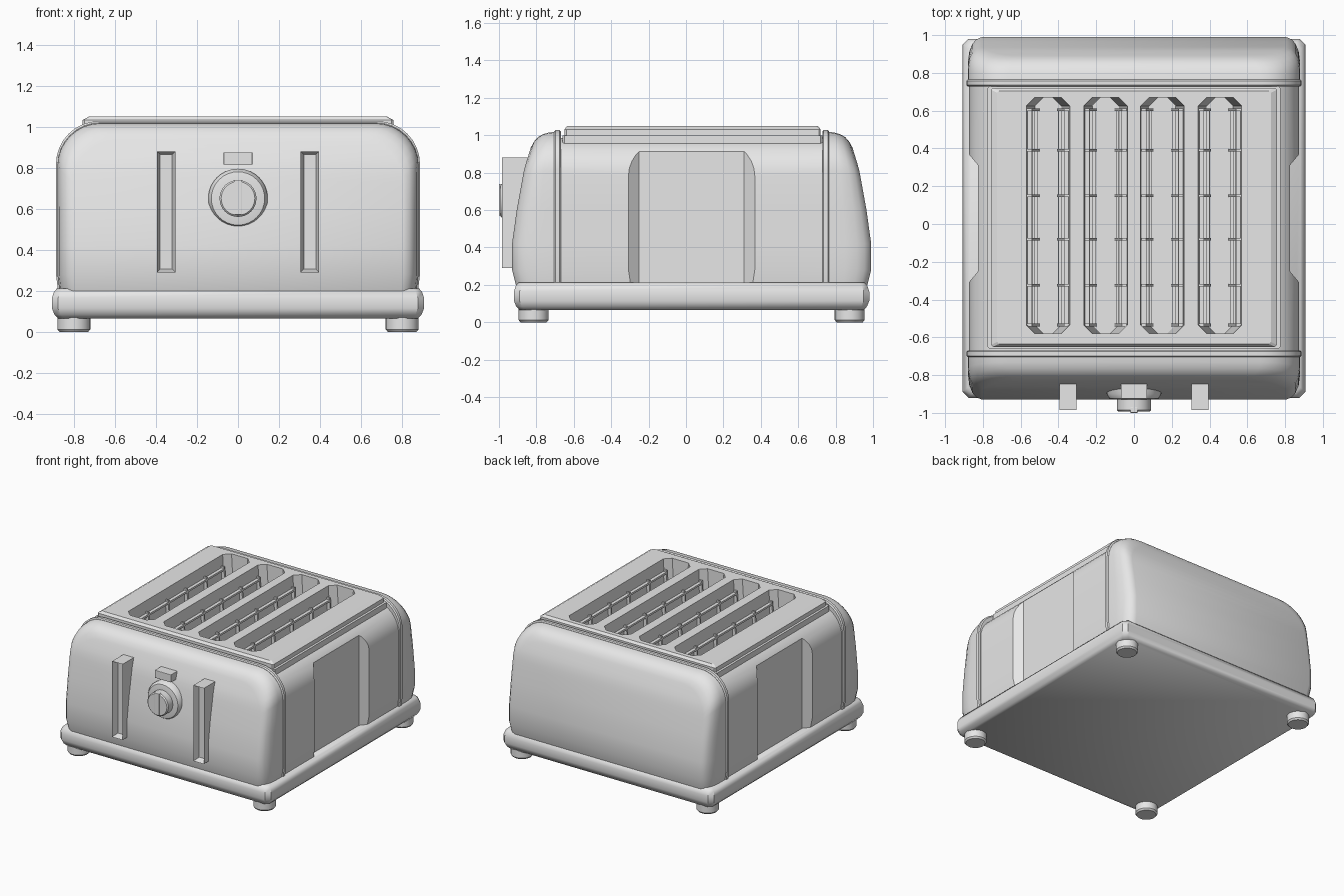
import bpy, bmesh, math
from mathutils import Matrix

if "Cube" in bpy.data.objects:
    bpy.data.objects.remove(bpy.data.objects["Cube"])

grey = bpy.data.materials.new("light grey")
grey.use_nodes = True
grey.diffuse_color = (0.8, 0.8, 0.8, 1)
grey.node_tree.nodes["Principled BSDF"].inputs["Base Color"].default_value = (0.8, 0.8, 0.8, 1)


def make(name, bm):
    bmesh.ops.recalc_face_normals(bm, faces=bm.faces)
    me = bpy.data.meshes.new(name)
    bm.to_mesh(me)
    bm.free()
    me.materials.append(grey)
    ob = bpy.data.objects.new(name, me)
    bpy.context.collection.objects.link(ob)
    return ob


def smooth(ob, angle=35):
    bpy.ops.object.select_all(action="DESELECT")
    ob.select_set(True)
    bpy.context.view_layer.objects.active = ob
    bpy.ops.object.shade_smooth_by_angle(angle=math.radians(angle))


def skin(bm, rings, cap_start=True, cap_end=True):
    """Bridge equal closed rings of points and optionally cap the ends."""
    vs = [[bm.verts.new(p) for p in r] for r in rings]
    n = len(vs[0])
    for a, b in zip(vs, vs[1:]):
        for i in range(n):
            j = (i + 1) % n
            bm.faces.new((a[i], a[j], b[j], b[i]))
    if cap_start:
        bm.faces.new(vs[0])
    if cap_end:
        bm.faces.new(vs[-1])
    return vs


def loft(name, rings):
    bm = bmesh.new()
    skin(bm, rings)
    return make(name, bm)


def box(name, x0, x1, y0, y1, z0, z1, bevel=0.0):
    bm = bmesh.new()
    skin(bm, [[(x0, y0, z), (x1, y0, z), (x1, y1, z), (x0, y1, z)] for z in (z0, z1)])
    if bevel:
        bmesh.ops.bevel(bm, geom=bm.edges[:], offset=bevel, segments=2, profile=0.5, affect="EDGES")
    return make(name, bm)


def lathe(name, profile, center, along_y=False, n=32):
    """Stack of circles (radius, height), upright or pointing to the front."""
    ob = loft(name, [[(r * math.cos(i * math.tau / n), r * math.sin(i * math.tau / n), h)
                      for i in range(n)] for r, h in profile])
    if along_y:
        ob.data.transform(Matrix.Rotation(math.pi / 2, 4, "X"))
    ob.data.transform(Matrix.Translation(center))
    smooth(ob)
    return ob


def cut(ob, cutters):
    for c in cutters:
        mod = ob.modifiers.new("cut", "BOOLEAN")
        mod.operation, mod.solver, mod.object = "DIFFERENCE", "EXACT", c
    bpy.context.view_layer.update()
    deps = bpy.context.evaluated_depsgraph_get()
    me = bpy.data.meshes.new_from_object(ob.evaluated_get(deps))
    ob.modifiers.clear()
    ob.data = me


def chamfered(x, y0, y1, c, z):
    """Rectangle with cut corners, centred on x = 0."""
    return [(-x + c, y0, z), (x - c, y0, z), (x, y0 + c, z), (x, y1 - c, z),
            (x - c, y1, z), (-x + c, y1, z), (-x, y1 - c, z), (-x, y0 + c, z)]


def arch(w, top, r):
    """Cross-section of the housing, right bottom over the top to left bottom."""
    half = [(w - 0.01, 0.2), (w, 0.28), (w, 0.42), (w, 0.6)]
    half += [(w - r + r * math.cos(a), top - r + r * math.sin(a))
             for a in (i * math.pi / 16 for i in range(9))]
    return half + [(-x, z) for x, z in reversed(half)]


# Cutters for the bread slots and the recessed side panels
SLOTS = (-0.455, -0.15, 0.15, 0.455)
TOP, FLOOR = 1.05, 0.3


def slot_half(z):
    return 0.07 + 0.045 * (z - FLOOR) / (TOP - FLOOR)


cutters = []
for cx in SLOTS:
    c = loft("slot_cutter", [chamfered(slot_half(z), -0.58, 0.67, 0.045, z) for z in (FLOOR, 1.1)])
    c.data.transform(Matrix.Translation((cx, 0, 0)))
    cutters.append(c)
recesses = []
for s in (-1, 1):
    plan = [(0.825, -0.25), (0.90, -0.34), (0.90, 0.40), (0.825, 0.31)]
    recesses.append(loft("recess_cutter", [[(s * x, y, z) for x, y in plan] for z in (0.15, 1.2)]))

# Middle housing
housing = loft("middle_housing", [[(x, y, z) for x, z in arch(0.873, 0.985, 0.2)]
                                  for y in (-0.69, 0.76)])
cut(housing, cutters + recesses)
smooth(housing)

# Top plate and the thin flange below it
flange = loft("top_flange", [chamfered(0.775, -0.66, 0.73, 0.01, z) for z in (0.95, 1.0)])
plate = loft("top_plate", [chamfered(0.757, -0.65, 0.72, 0.01, 0.97),
                           chamfered(0.757, -0.65, 0.72, 0.01, 1.032),
                           chamfered(0.725, -0.635, 0.705, 0.01, TOP)])
for ob in (flange, plate):
    cut(ob, cutters)
for c in cutters + recesses:
    bpy.data.objects.remove(c)

# Bread guides: upright wires and rails along both walls of each slot
bm = bmesh.new()
for cx in SLOTS:
    for s in (-1, 1):
        def quad(y0, y1, z):
            x = slot_half(z)
            return [(cx + s * d, y, z) for d, y in
                    ((x + 0.005, y0), (x - 0.025, y0), (x - 0.025, y1), (x + 0.005, y1))]
        for y in (0.605, 0.39, 0.15, -0.08, -0.325, -0.535):
            skin(bm, [quad(y - 0.007, y + 0.007, z) for z in (0.32, 0.97)])
        for z in (0.45, 0.7, 0.95):
            skin(bm, [quad(-0.535, 0.605, h) for h in (z - 0.007, z + 0.007)])
make("bread_guides", bm)

# Bulging end caps: depth varies with height
CURVE = ((0.2, 0.235), (0.28, 0.255), (0.42, 0.255), (0.6, 0.23),
         (0.82, 0.19), (0.95, 0.15), (1.03, 0.12))


def depth(z):
    for (z0, d0), (z1, d1) in zip(CURVE, CURVE[1:]):
        if z <= z1:
            return d0 + (d1 - d0) * (z - z0) / (z1 - z0)
    return CURVE[-1][1]


RINGS = ((0, 0.88, 1.02), (0.45, 0.88, 1.015), (0.7, 0.872, 1.005),
         (0.86, 0.855, 0.99), (0.95, 0.835, 0.968), (1, 0.805, 0.935))
for name, seam, s in (("front_cap", -0.675, -1), ("back_cap", 0.735, 1)):
    bm = bmesh.new()
    vs = skin(bm, [[(x, seam + s * f * depth(z), z) for x, z in arch(w, t, 0.21)]
                   for f, w, t in RINGS], cap_end=False)
    last = vs[-1]
    n = len(last)
    for k in range(n // 2 - 1):
        bm.faces.new((last[k], last[k + 1], last[n - 2 - k], last[n - 1 - k]))
    smooth(make(name, bm), 40)
    # Raised trim band around the seam
    y = seam + s * 0.012
    band = loft(name.replace("cap", "band"),
                [[(x, y + o, z) for x, z in arch(0.88 + g, 1.02 + g, 0.21)]
                 for o, g in ((-0.018, 0), (-0.011, 0.007), (0.011, 0.007), (0.018, 0))])
    smooth(band)

# Base tray with a rounded rim, and feet
rim = ((0.03, 0.065), (0.012, 0.085), (0, 0.115), (0, 0.165), (0.01, 0.195), (0.025, 0.212))
base = loft("base_tray", [chamfered(0.907 - i, -0.92 + i, 0.98 - i, 0.03, z) for i, z in rim])
smooth(base, 40)
for side, x in (("left", 0.8), ("right", -0.8)):
    for end, y in (("front", -0.815), ("back", 0.875)):
        lathe(f"{end}_{side}_foot", ((0.07, 0), (0.08, 0.012), (0.08, 0.08)), (x, y, 0))

# Lever housings with a sunken track
for side, x in (("left", 0.35), ("right", -0.35)):
    lever = box(f"{side}_lever_housing", x - 0.045, x + 0.045, -0.985, -0.8, 0.29, 0.88)
    bm = bmesh.new()
    bm.from_mesh(lever.data)
    front = [f for f in bm.faces if f.normal.y < -0.9]
    bmesh.ops.inset_region(bm, faces=front, thickness=0.022)
    bmesh.ops.translate(bm, verts=front[0].verts[:], vec=(0, 0.05, 0))
    bm.to_mesh(lever.data)
    bm.free()

# Browning dial, its pointer, and the button above
lathe("dial_plate", ((0.145, -0.05), (0.145, 0.01), (0.13, 0.035), (0.10, 0.04)),
      (0, -0.89, 0.65), True)
lathe("dial_knob", ((0.09, 0), (0.09, 0.095), (0.082, 0.103)), (0, -0.89, 0.65), True)
box("dial_pointer", -0.02, 0.02, -1.0, -0.97, 0.57, 0.74, 0.004)
box("cancel_button", -0.07, 0.07, -0.925, -0.8, 0.815, 0.875, 0.003)
